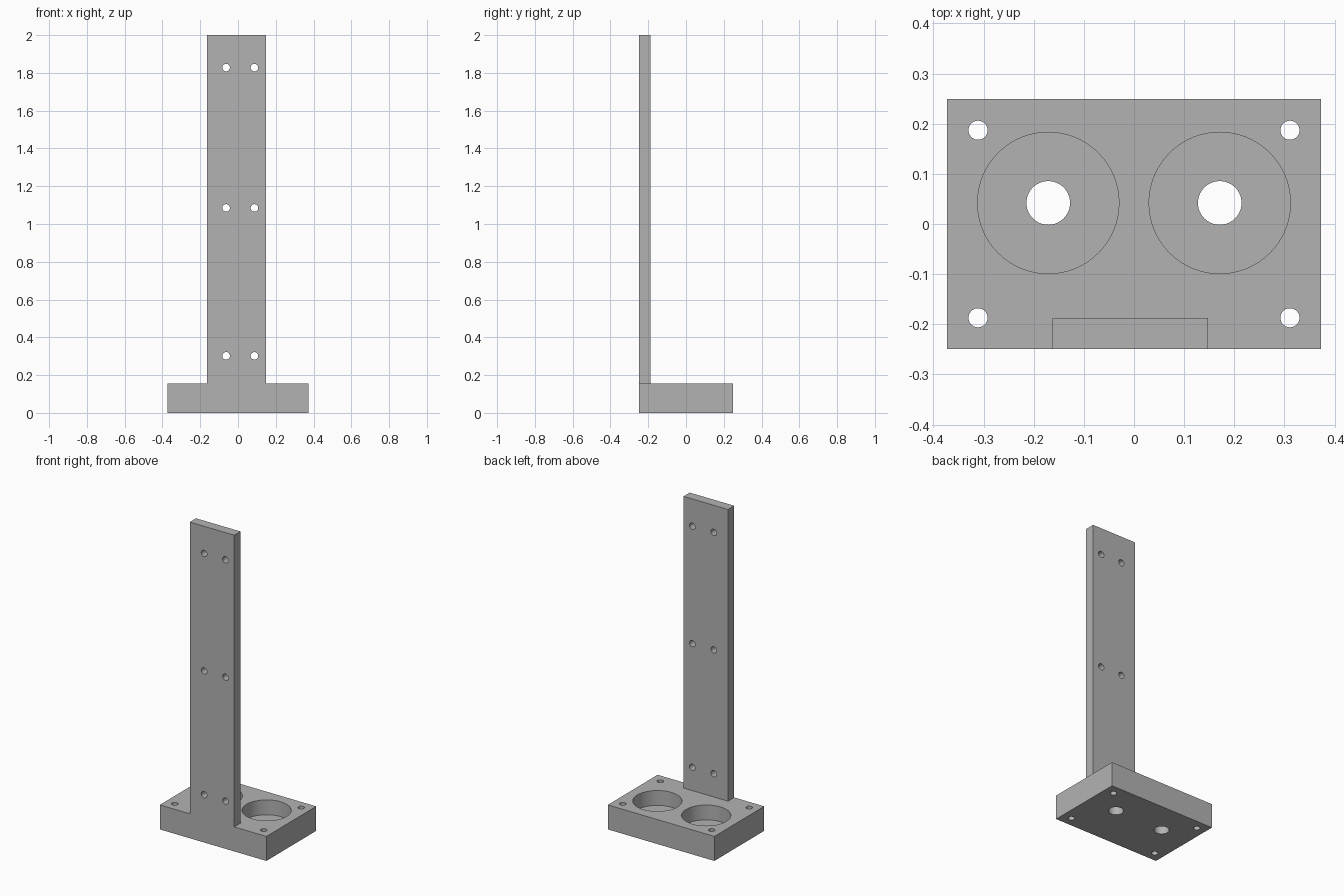
import bpy
import math

cube = bpy.data.objects.get("Cube")
if cube:
    bpy.data.objects.remove(cube, do_unlink=True)

# Main dimensions
BASE_W, BASE_D, BASE_H = 0.746, 0.498, 0.155
TOP = 2.0
FRONT = -BASE_D / 2
COL_X, COL_W, COL_T = -0.0075, 0.311, 0.062
POCKET_DEPTH = 0.094

grey = bpy.data.materials.new("plain grey")
grey.use_nodes = True
colour = (0.45, 0.45, 0.45, 1)
grey.diffuse_color = colour
grey.node_tree.nodes["Principled BSDF"].inputs["Base Color"].default_value = colour


def box(name, size, centre):
    bpy.ops.mesh.primitive_cube_add(size=1, location=centre)
    ob = bpy.context.object
    ob.name = name
    ob.scale = size
    bpy.ops.object.transform_apply(location=False, rotation=False, scale=True)
    ob.data.materials.append(grey)
    return ob


def drill(target, centre, radius, depth, rotation=(0, 0, 0)):
    """Cut a round hole, then discard the cutter."""
    bpy.ops.mesh.primitive_cylinder_add(vertices=64, radius=radius, depth=depth,
                                        location=centre, rotation=rotation)
    cutter = bpy.context.object
    cutter.hide_render = True
    cutter.data.materials.append(grey)
    mod = target.modifiers.new("hole", "BOOLEAN")
    mod.operation = "DIFFERENCE"
    mod.solver = "EXACT"
    mod.object = cutter
    bpy.context.view_layer.objects.active = target
    bpy.ops.object.modifier_apply(modifier=mod.name)
    bpy.data.objects.remove(cutter, do_unlink=True)


# Base block with two stepped round pockets and four corner holes
base = box("base_block", (BASE_W, BASE_D, BASE_H), (0, 0, BASE_H / 2))
for side in (-1, 1):
    drill(base, (side * 0.171, 0.042, BASE_H), 0.141, 2 * POCKET_DEPTH)
    drill(base, (side * 0.171, 0.042, 0), 0.0435, 1)
    for end in (-1, 1):
        drill(base, (side * 0.311, end * 0.187, 0), 0.019, 1)

# Upright plate flush with the front, with three pairs of mounting holes
plate = box("upright_plate", (COL_W, COL_T, TOP - BASE_H),
            (COL_X, FRONT + COL_T / 2, (TOP + BASE_H) / 2))
for z in (0.302, 1.085, 1.828):
    for x in (-0.063, 0.087):
        drill(plate, (x, FRONT, z), 0.02, 0.5, (math.pi / 2, 0, 0))

# Smooth hole walls, crisp edges
bpy.ops.object.select_all(action="DESELECT")
for ob in (base, plate):
    ob.select_set(True)
bpy.context.view_layer.objects.active = base
bpy.ops.object.shade_smooth_by_angle(angle=math.radians(30))
